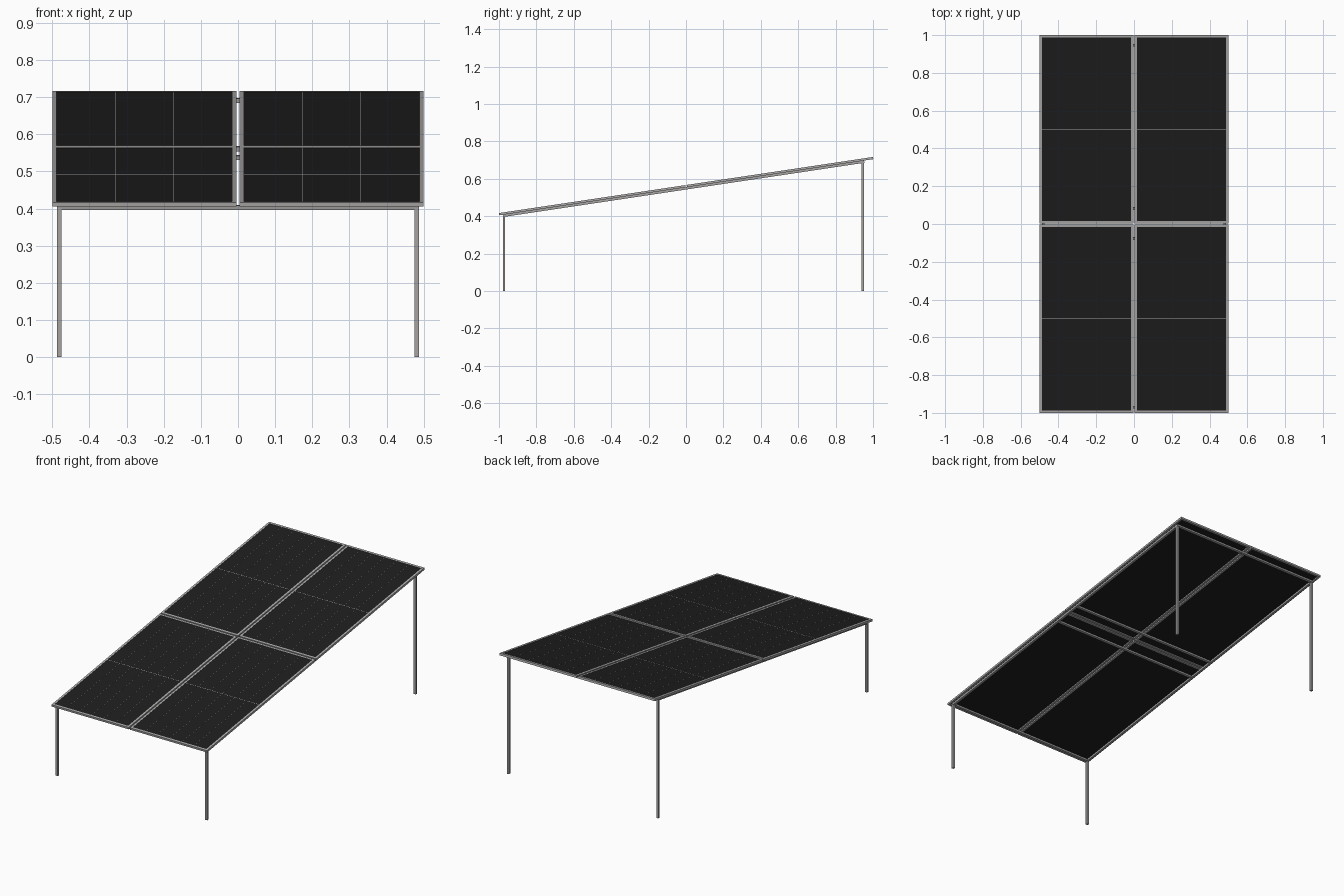
import bpy, bmesh, math
from mathutils import Matrix, Vector

if "Cube" in bpy.data.objects:
    bpy.data.objects.remove(bpy.data.objects["Cube"])

SLOPE = 0.15
ANG = math.atan(SLOPE)
C = math.cos(ANG)
MID_Z = 0.567                      # top of the array at y = 0
TILT = Matrix.Translation((0, 0, MID_Z)) @ Matrix.Rotation(ANG, 4, 'X')


def material(name, col):
    m = bpy.data.materials.new(name)
    m.diffuse_color = (*col, 1)
    m.use_nodes = True
    m.node_tree.nodes["Principled BSDF"].inputs["Base Color"].default_value = m.diffuse_color
    return m


FRAME = material("aluminium", (0.42, 0.41, 0.405))
STEEL = material("galvanised steel", (0.38, 0.37, 0.365))
CELL = material("black cells", (0.013, 0.013, 0.013))
LINE = material("cell gap", (0.5, 0.5, 0.5))


def boxes(name, spans, mat, matrix=Matrix()):
    """One object from boxes given as (x0, x1, y0, y1, z0, z1)."""
    bm = bmesh.new()
    for x0, x1, y0, y1, z0, z1 in spans:
        c = Vector(((x0 + x1) / 2, (y0 + y1) / 2, (z0 + z1) / 2))
        s = (x1 - x0, y1 - y0, z1 - z0)
        bmesh.ops.create_cube(bm, size=1, matrix=Matrix.Translation(c) @ Matrix.Diagonal((*s, 1)))
    me = bpy.data.meshes.new(name)
    bm.to_mesh(me)
    bm.free()
    me.materials.append(mat)
    ob = bpy.data.objects.new(name, me)
    bpy.context.collection.objects.link(ob)
    ob.matrix_world = matrix
    return ob


# solar panels, each centred on its own origin in the tilted plane
GAP, F, T = 0.0035, 0.012, 0.012
X1, Y1 = 0.5, 1.0 / C
W, H = (X1 - GAP) / 2, (Y1 - GAP) / 2
w, h = W - F, H - F
for sx in (-1, 1):
    for sy in (-1, 1):
        m = TILT @ Matrix.Translation((sx * (GAP + W), sy * (GAP + H), 0))
        boxes("panel_frame", [(-W, -w, -H, H, -T, 0), (w, W, -H, H, -T, 0),
                              (-w, w, -H, -h, -T, 0), (-w, w, h, H, -T, 0)], FRAME, m)
        boxes("panel_glass", [(-w, w, -h, h, -0.005, -0.001)], CELL, m)
        # hairline gaps between cells, with a wider one across the middle
        z0, z1 = -0.0012, -0.0008
        lines = [(-w, w, -0.001, 0.001, z0, z1)]
        for i in range(1, 6):
            x = -w + 2 * w * i / 6
            lines.append((x - 0.0002, x + 0.0002, -h, h, z0, z1))
        boxes("cell_gaps", lines, LINE, m)

# sloping side rails and level cross rails under the panels
PX, PF, PB, R = 0.481, -0.973, 0.944, 0.0065
ZT, ZB = -T, -0.024
y0, y1 = (PF - R) / C, (PB + R) / C
for s in (-1, 1):
    boxes("side_rail", [(s * PX - R, s * PX + R, y0, y1, ZB, ZT)], STEEL, TILT)
for y in (PF, -0.08, 0.08, PB):
    boxes("cross_rail", [(-PX + R, PX - R, y / C - R, y / C + R, ZB, ZT)], STEEL, TILT)

# upright posts
for name, y in (("front_post", PF), ("back_post", PB)):
    top = MID_Z + SLOPE * y - 0.02
    for s in (-1, 1):
        boxes(name, [(s * PX - R, s * PX + R, y - R, y + R, 0, top)], STEEL)
